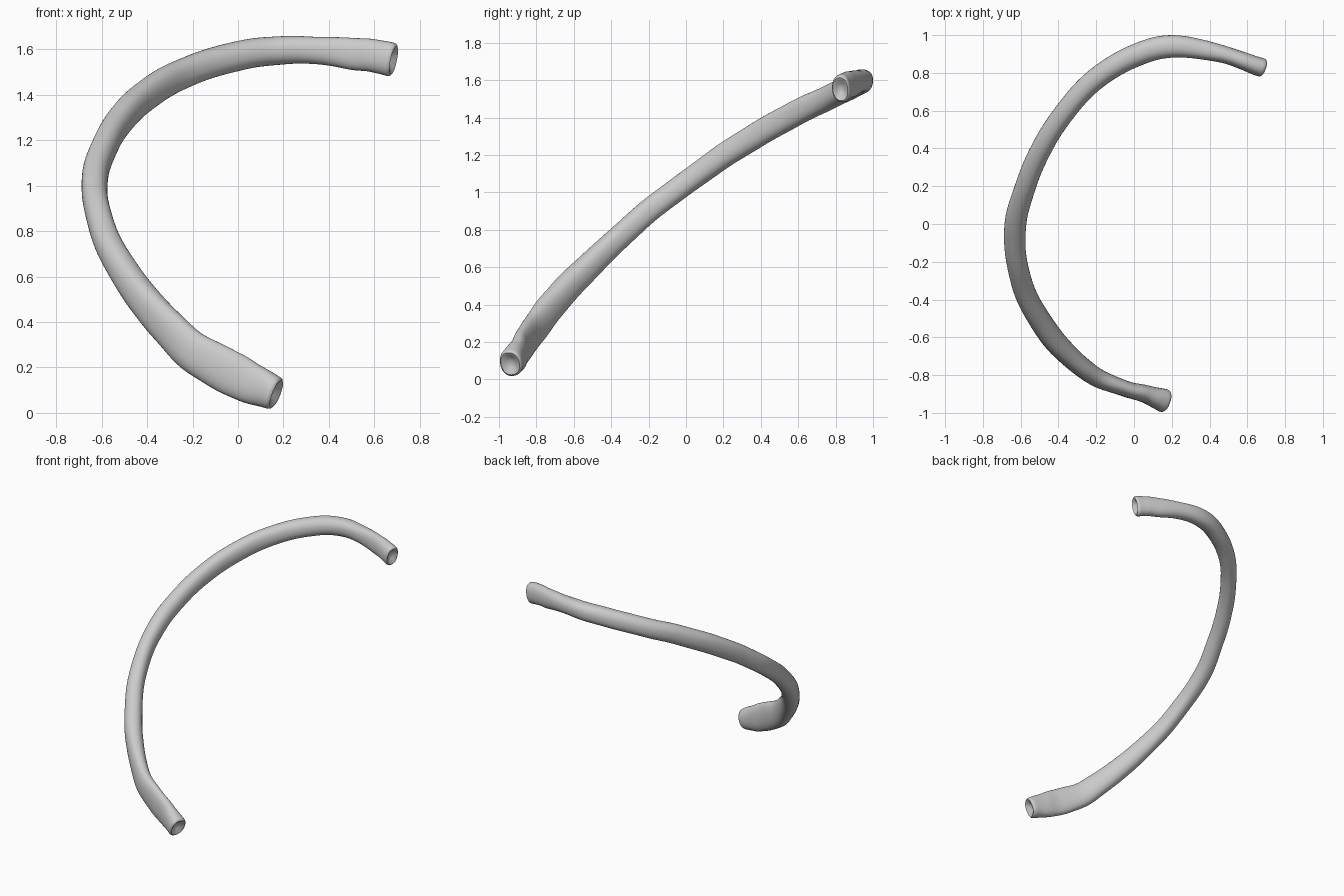
import bpy
import bmesh
import math
from mathutils import Vector

cube = bpy.data.objects.get("Cube")
if cube:
    bpy.data.objects.remove(cube, do_unlink=True)

SIDES, STEPS = 32, 6

bone = bpy.data.materials.new("bone grey")
bone.use_nodes = True
colour = (0.6, 0.6, 0.6, 1)
bone.diffuse_color = colour
bone.node_tree.nodes["Principled BSDF"].inputs["Base Color"].default_value = colour

# Centre line of the shaft: x, y, z, thickness across the curve, height
path = [
    (.67, .83, 1.555, .10, .15), (.6, .855, 1.57, .095, .145),
    (.5, .89, 1.58, .09, .14), (.35, .925, 1.595, .105, .12),
    (.18, .94, 1.595, .12, .125), (0, .89, 1.57, .12, .13),
    (-.2, .77, 1.51, .115, .13), (-.36, .6, 1.43, .11, .135),
    (-.49, .4, 1.32, .11, .135), (-.575, .2, 1.195, .11, .13),
    (-.628, 0, 1.05, .115, .125), (-.62, -.2, .9, .11, .125),
    (-.56, -.4, .72, .115, .13), (-.435, -.6, .525, .12, .15),
    (-.32, -.72, .39, .11, .165), (-.2, -.81, .27, .1, .18),
    (-.05, -.87, .185, .085, .195), (.06, -.9, .13, .095, .18),
    (.155, -.935, .09, .125, .15),
]


def catmull(a, b, c, d, t):
    return 0.5 * (2 * b + (c - a) * t + (2 * a - 5 * b + 4 * c - d) * t * t
                  + (3 * b - a - 3 * c + d) * t ** 3)


# Smooth samples along the shaft
keys = [Vector(p) for p in path]
keys = [2 * keys[0] - keys[1]] + keys + [2 * keys[-1] - keys[-2]]
samples = []
for i in range(len(path) - 1):
    samples += [catmull(*keys[i:i + 4], s / STEPS) for s in range(STEPS)]
samples.append(keys[-2])
centres = [s.to_3d() for s in samples]

bm = bmesh.new()


def add_ring(centre, tangent, thick, high, wobble=0):
    """Rounded, slightly boxy section standing upright across the shaft."""
    side = Vector((0, 0, 1)).cross(tangent).normalized()
    up = tangent.cross(side)
    ring = []
    for k in range(SIDES):
        a = math.tau * k / SIDES
        c, s = math.cos(a), math.sin(a)
        lump = 1 + 0.02 * math.sin(wobble * 0.6 + 2 * a) * math.sin(wobble * 0.37 - a)
        x = math.copysign(abs(c) ** 0.9, c) * thick / 2 * lump
        y = math.copysign(abs(s) ** 0.9, s) * high / 2 * lump
        ring.append(bm.verts.new(centre + side * x + up * y))
    return ring


def bridge(a, b):
    for k in range(SIDES):
        n = (k + 1) % SIDES
        bm.faces.new((a[k], a[n], b[n], b[k]))


# Shaft
rings, tangents = [], []
last = len(samples) - 1
for i, s in enumerate(samples):
    t = (centres[min(i + 1, last)] - centres[max(i - 1, 0)]).normalized()
    tangents.append(t)
    rings.append(add_ring(centres[i], t, s[3], s[4], i))
for a, b in zip(rings, rings[1:]):
    bridge(a, b)

# Rounded rims with a shallow hollow at both ends
for i, out in ((0, -1), (last, 1)):
    ring, s = rings[i], samples[i]
    for scale, push in ((0.96, .01), (0.84, .016), (0.68, .012), (0.4, -.004), (0.15, -.01)):
        new = add_ring(centres[i] + tangents[i] * push * out, tangents[i],
                       s[3] * scale, s[4] * scale, i)
        bridge(ring, new)
        ring = new
    bm.faces.new(ring)

bmesh.ops.recalc_face_normals(bm, faces=bm.faces)
mesh = bpy.data.meshes.new("rib_bone")
bm.to_mesh(mesh)
bm.free()
mesh.materials.append(bone)
rib = bpy.data.objects.new("rib_bone", mesh)
bpy.context.collection.objects.link(rib)
bpy.context.view_layer.objects.active = rib
rib.select_set(True)
bpy.ops.object.shade_smooth_by_angle(angle=math.radians(50))
